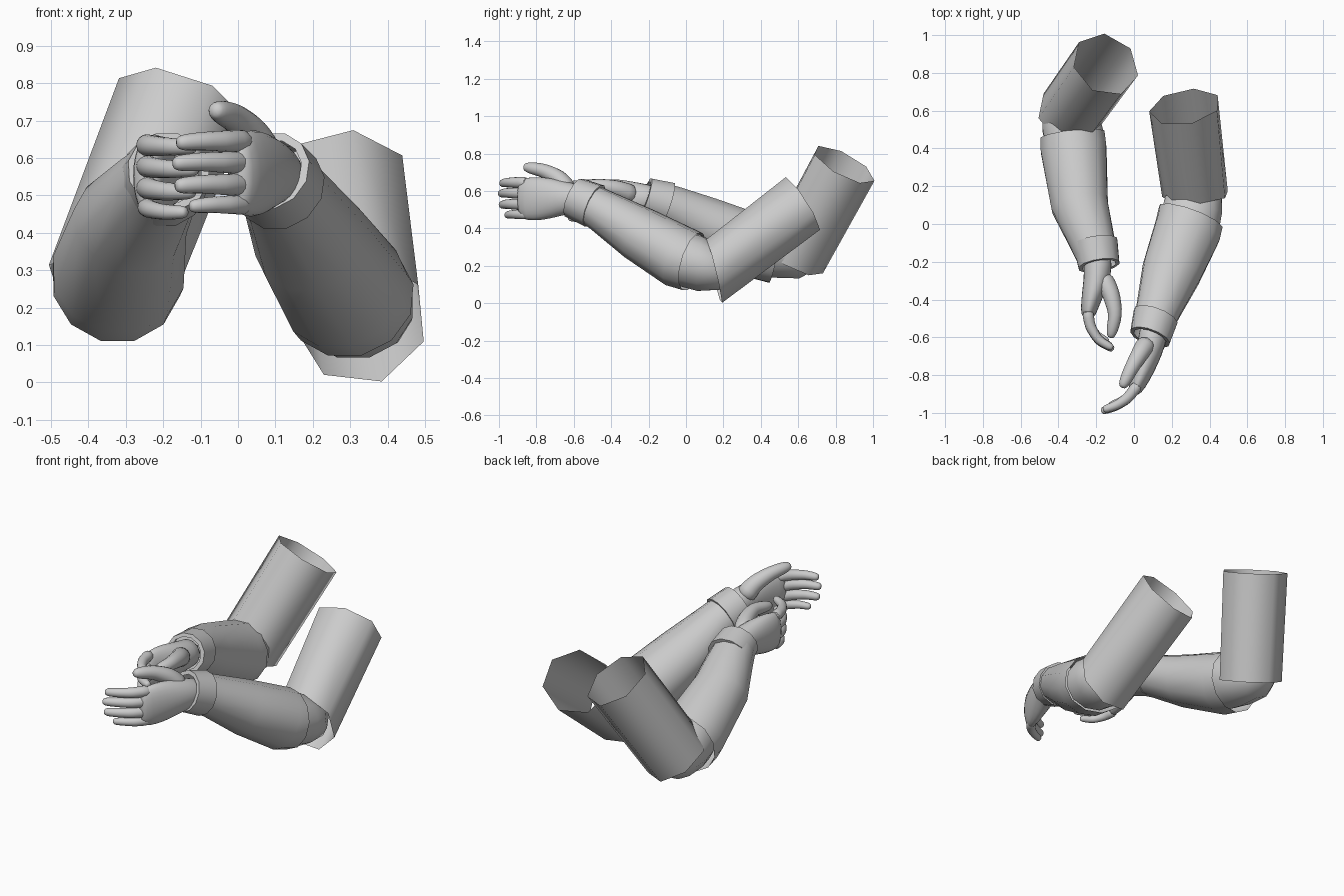
import bpy, bmesh, math
from mathutils import Vector

grey = bpy.data.materials.new("fabric grey")
grey.diffuse_color = (0.6, 0.6, 0.6, 1)


def loft(name, rings, sides=12, cap=(False, False), up=(0, 0, 1), angle=40, smooth=0, turn=0.5):
    """Skin elliptical rings (x, y, z, side radius, up radius[, ring normal])."""
    bm = bmesh.new()
    loops = []
    centres = [Vector(r[:3]) for r in rings]
    for i, r in enumerate(rings):
        t = centres[min(i + 1, len(rings) - 1)] - centres[max(i - 1, 0)]
        if len(r) > 5:
            t = Vector(r[5])
        t.normalize()
        s = t.cross(Vector(up)).normalized()
        u = s.cross(t)
        loops.append([bm.verts.new(centres[i] + s * r[3] * math.cos(a) + u * r[4] * math.sin(a))
                      for a in [2 * math.pi * (k + turn) / sides for k in range(sides)]])
    for a, b in zip(loops, loops[1:]):
        for k in range(sides):
            n = (k + 1) % sides
            bm.faces.new((a[k], a[n], b[n], b[k]))
    if cap[0]:
        bm.faces.new(loops[0][::-1])
    if cap[1]:
        bm.faces.new(loops[-1])
    bmesh.ops.recalc_face_normals(bm, faces=bm.faces)
    me = bpy.data.meshes.new(name)
    bm.to_mesh(me)
    bm.free()
    me.materials.append(grey)
    ob = bpy.data.objects.new(name, me)
    bpy.context.collection.objects.link(ob)
    bpy.ops.object.select_all(action='DESELECT')
    ob.select_set(True)
    bpy.context.view_layer.objects.active = ob
    bpy.ops.object.shade_smooth_by_angle(angle=math.radians(angle))
    if smooth:
        ob.modifiers.new("round", 'SUBSURF').levels = smooth
        ob.modifiers["round"].render_levels = smooth
    return ob


def finger(name, pts, r, taper=0.12):
    """Tapered finger with slightly thicker joints and a rounded tip."""
    p = [Vector(q) for q in pts]
    rings = []
    for i in range(len(p) - 1):
        k = 1 - taper * i
        rings.append((*p[i], r * k, r * k))
        rings.append((*p[i].lerp(p[i + 1], 0.5), r * k * 0.92, r * k * 0.92))
    d = (p[-1] - p[-2]).normalized()
    k = 1 - taper * (len(p) - 1)
    rings.append((*(p[-1] - d * r * 0.4), r * k, r * k))
    rings.append((*p[-1], r * k * 0.6, r * k * 0.6))
    loft(name, rings, 8, (True, True), angle=80, smooth=1)


# Right arm: open upper sleeve, elbow, forearm sleeve, cuff
loft("right_upper_sleeve", [(.328, .15, .168, .18, .18, (-.02, .33, .08)),
                            (.27, .62, .53, .192, .172, (-.05, .28, .18))], 7, angle=70, turn=.62)
loft("right_elbow", [(.298, .02, .23, .165, .15, (.12, .33, -.10)), (.31, .08, .21, .163, .15, (.1, .9, -.1)),
                     (.32, .16, .20, .15, .135, (.1, .9, .2)), (.318, .23, .23, .10, .10, (0, .8, .5)),
                     (.31, .27, .25, .04, .04, (0, .8, .5))], 12, (False, True), angle=60)
loft("right_forearm_sleeve", [(.30, .035, .222, .182, .162, (-.12, -.33, .10)),
                              (.285, -.03, .245, .182, .168, (-.14, -.33, .16)),
                              (.20, -.25, .372, .162, .148), (.13, -.45, .495, .122, .115),
                              (.10, -.53, .54, .112, .108)], 12, angle=50)
loft("right_cuff", [(.115, -.49, .52, .114, .112), (.115, -.49, .52, .124, .122, (-.3, -.8, .35)),
                    (.085, -.60, .565, .112, .112, (-.3, -.8, .35)),
                    (.085, -.60, .565, .09, .09, (-.3, -.8, .35))], 12, angle=50)

# Left arm
loft("left_upper_sleeve", [(-.343, .575, .243, .178, .178), (-.15, .845, .74, .184, .184)],
     7, up=(0, 1, 0), angle=70, turn=.9)
loft("left_elbow", [(-.315, .42, .295, .16, .155, (0, .9, -.2)), (-.325, .50, .28, .165, .152, (0, .9, -.2)),
                    (-.335, .59, .265, .152, .138, (0, .9, .1)), (-.34, .67, .275, .115, .10, (0, .8, .4)),
                    (-.335, .72, .31, .05, .05, (0, .8, .5))], 12, (False, True), angle=60)
loft("left_forearm_sleeve", [(-.325, .47, .275, .176, .172, (.1, -.9, .15)),
                             (-.32, .40, .295, .18, .174, (.1, -.9, .3)),
                             (-.288, .10, .43, .155, .145), (-.225, -.08, .515, .125, .117),
                             (-.20, -.16, .545, .112, .108)], 12, angle=50)
loft("left_cuff", [(-.205, -.10, .53, .112, .112), (-.205, -.10, .53, .122, .122, (.15, -.9, .3)),
                   (-.185, -.22, .565, .112, .11, (.15, -.9, .3)),
                   (-.185, -.22, .565, .09, .09, (.15, -.9, .3))], 12, angle=50)

# Right hand: reaching forward, fingers bent inwards
loft("right_palm", [(.11, -.52, .54, .08, .08), (.10, -.60, .56, .078, .082), (.08, -.68, .562, .072, .102),
                    (.05, -.77, .56, .06, .122), (.02, -.85, .557, .046, .12),
                    (-.008, -.90, .556, .034, .105)], 12, (True, True), angle=80, smooth=1)
for name, z0, z1, s in (("index", .645, .645, .95), ("middle", .587, .59, 1),
                        ("ring", .528, .53, .97), ("little", .475, .475, .78)):
    x, y = .025, -.845
    finger("right_" + name + "_finger",
           [(x, y, z0), (x - .06 * s, y - .08 * s, (z0 + z1) / 2),
            (x - .125 * s, y - .122 * s, z1), (x - .20 * s, y - .147 * s, z1 - .005)],
           .036 if s > .8 else .031)
finger("right_thumb", [(.07, -.63, .60), (.035, -.68, .668), (-.012, -.76, .71), (-.065, -.868, .73)],
       .062, .17)

# Left hand: fingers and thumb curled towards each other
loft("left_palm", [(-.20, -.14, .545, .08, .08), (-.19, -.22, .56, .078, .08), (-.198, -.30, .56, .072, .098),
                   (-.222, -.38, .555, .058, .116), (-.24, -.46, .55, .045, .114),
                   (-.246, -.50, .55, .033, .10)], 12, (True, True), angle=80, smooth=1)
for name, z0, z1, s in (("index", .635, .63, .97), ("middle", .579, .57, 1),
                        ("ring", .522, .51, .95), ("little", .47, .455, .8)):
    x, y = -.247, -.455
    finger("left_" + name + "_finger",
           [(x, y, z0), (x + .015 * s, y - .09 * s, (z0 + z1) / 2),
            (x + .06 * s, y - .165 * s, z1), (x + .14 * s, y - .21 * s, z1)], .035 if s > .9 else .03)
finger("left_thumb", [(-.17, -.28, .575), (-.12, -.37, .612), (-.097, -.48, .63), (-.125, -.605, .615)],
       .062, .18)
